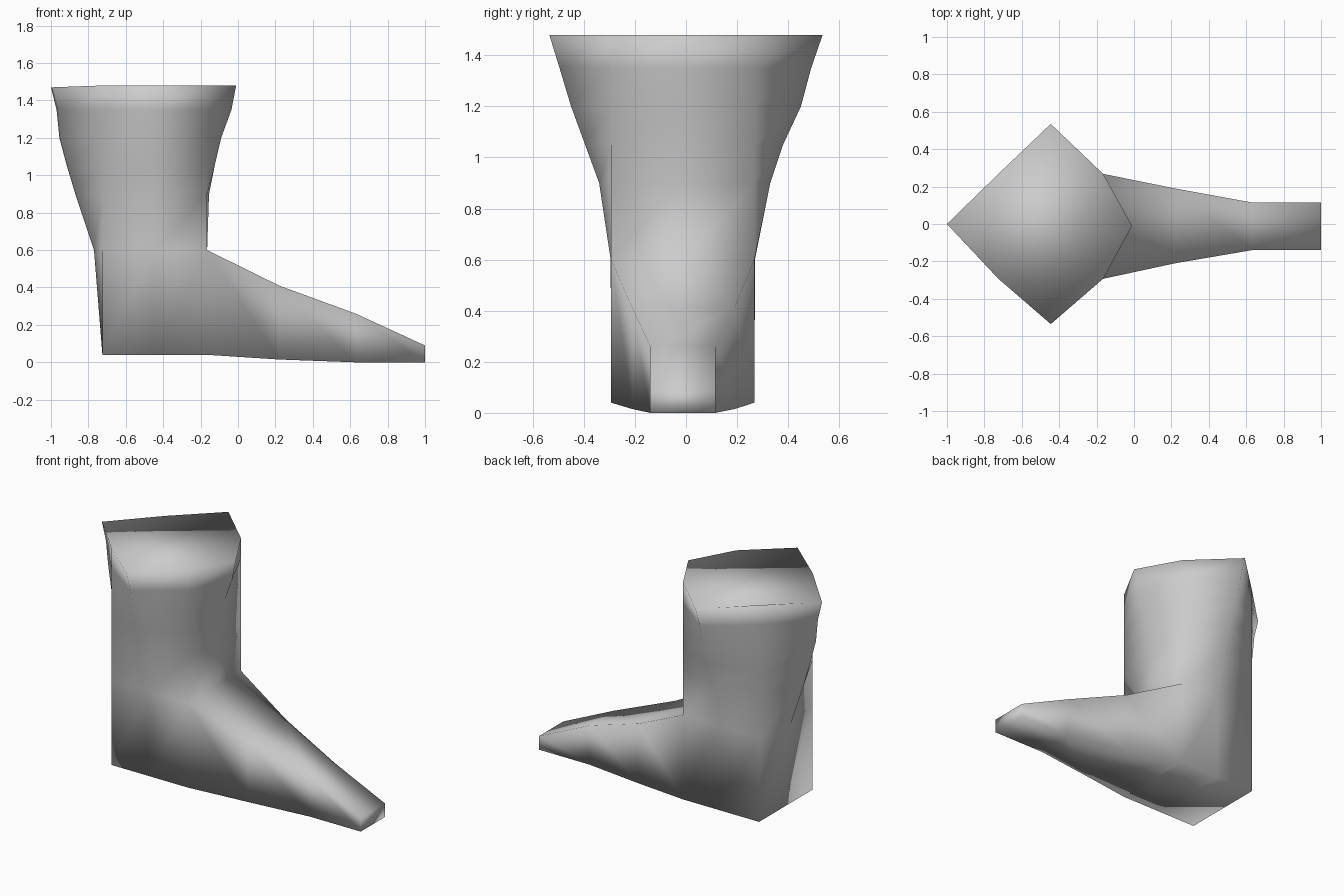
import bpy
import bmesh

cube = bpy.data.objects.get("Cube")
if cube:
    bpy.data.objects.remove(cube, do_unlink=True)

grey = bpy.data.materials.new("plain grey")
grey.use_nodes = True
grey.diffuse_color = (0.6, 0.6, 0.6, 1)
grey.node_tree.nodes["Principled BSDF"].inputs["Base Color"].default_value = (0.6, 0.6, 0.6, 1)

BACK, FRONT, RIGHT, LEFT = -0.725, -0.165, -0.293, 0.268
MID = -0.445

bm = bmesh.new()


def ring(points):
    return [bm.verts.new(p) for p in points]


def bridge(a, b, skip=()):
    """Join two rings of equal length with quads."""
    for i in range(len(a)):
        j = (i + 1) % len(a)
        if i not in skip:
            bm.faces.new((a[i], a[j], b[j], b[i]))


# Shaft: upright corners, with the middle of each side flaring outward
levels = [  # z, back x, front x, right y, left y
    (0.04, -0.725, -0.165, -0.293, 0.268),
    (0.60, -0.77, -0.165, -0.295, 0.27),
    (0.90, -0.87, -0.155, -0.34, 0.33),
    (1.05, -0.915, -0.125, -0.395, 0.38),
    (1.20, -0.955, -0.09, -0.45, 0.45),
    (1.35, -0.97, -0.035, -0.495, 0.49),
    (1.48, -1.0, -0.01, -0.535, 0.535),
]
shaft = [ring([
    (BACK, RIGHT, z), (MID, r, z), (FRONT, RIGHT, z), (f, -0.01, z),
    (FRONT, LEFT, z), (MID, l, z), (BACK, LEFT, z), (b, 0, z),
]) for z, b, f, r, l in levels]
sole, ankle, rim = shaft[0], shaft[1], shaft[-1]
rim[-1].co.z -= 0.01
bridge(sole, ankle, skip=(2, 3))  # the foot opens out of the front
for lower, upper in zip(shaft[1:], shaft[2:]):
    bridge(lower, upper)
bm.faces.new(rim)
bm.faces.new(sole)

# Foot: tapering box that runs forward to a blunt toe
stations = [  # x, right y, left y, bottom z, top z
    (0.22, -0.21, 0.19, 0.015, 0.41),
    (0.63, -0.14, 0.115, 0.0, 0.26),
    (1.0, -0.14, 0.115, 0.0, 0.09),
]
foot = [ring([(x, r, lo), (x, l, lo), (x, l, hi), (x, r, hi)])
        for x, r, l, lo, hi in stations]
instep = foot[0]
bm.faces.new((sole[2], sole[3], sole[4], instep[0]))
bm.faces.new((sole[4], instep[1], instep[0]))
bm.faces.new((sole[4], ankle[4], instep[2], instep[1]))
bm.faces.new((ankle[4], ankle[3], ankle[2], instep[3], instep[2]))
bm.faces.new((ankle[2], sole[2], instep[0], instep[3]))
for a, b in zip(foot, foot[1:]):
    bridge(a, b)
bm.faces.new(foot[-1])

# One smooth skin
bmesh.ops.recalc_face_normals(bm, faces=bm.faces)
for f in bm.faces:
    f.smooth = True
mesh = bpy.data.meshes.new("boot")
bm.to_mesh(mesh)
bm.free()
mesh.materials.append(grey)
bpy.context.collection.objects.link(bpy.data.objects.new("boot", mesh))
